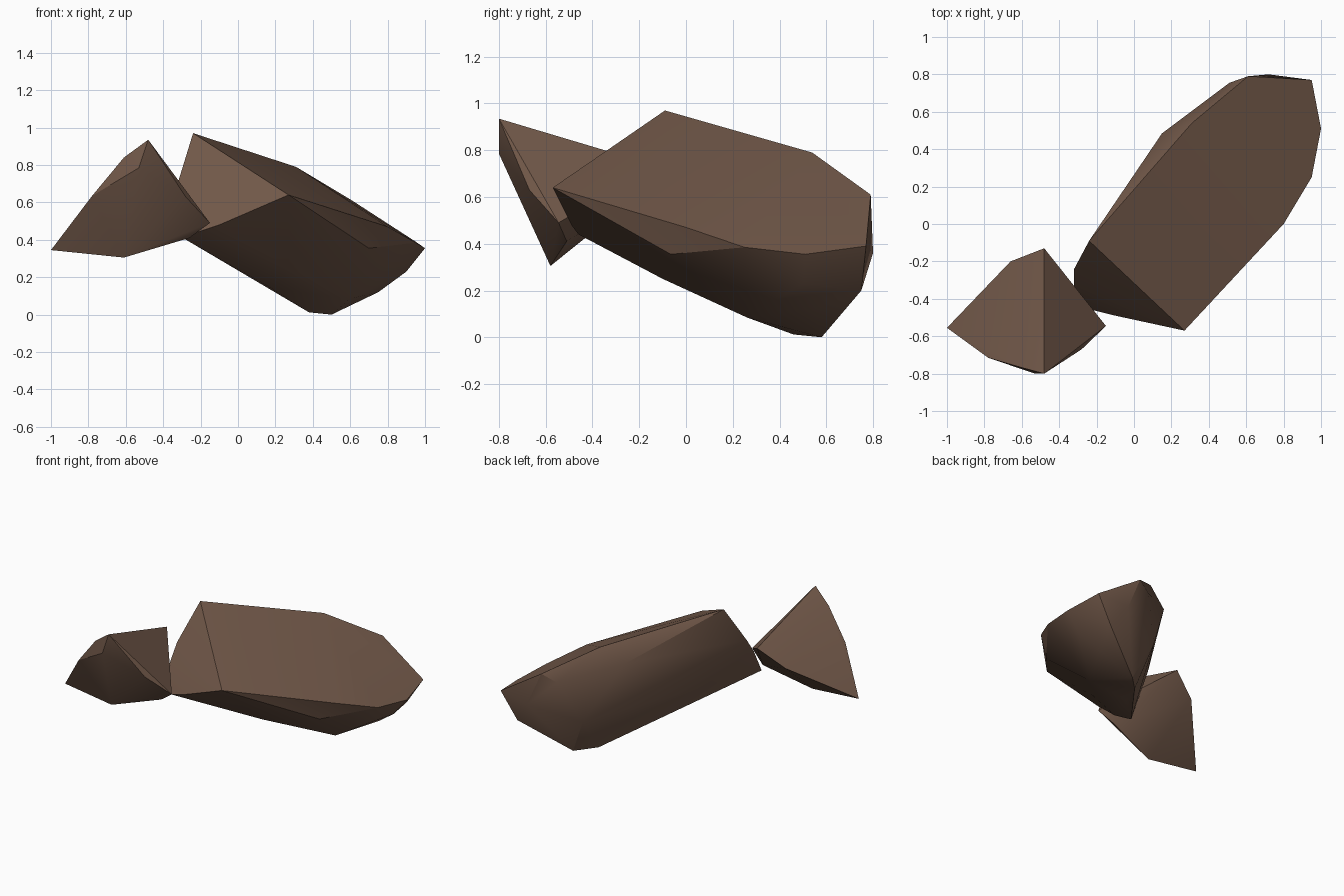
import bpy, bmesh, math

if "Cube" in bpy.data.objects:
    bpy.data.objects.remove(bpy.data.objects["Cube"])

brown = bpy.data.materials.new("earthy brown")
brown.diffuse_color = (0.17, 0.10, 0.068, 1)
brown.use_nodes = True
brown.node_tree.nodes["Principled BSDF"].inputs["Base Color"].default_value = brown.diffuse_color


def rock(name, corners):
    """Convex faceted boulder spanned by its corner points."""
    bm = bmesh.new()
    for p in corners:
        bm.verts.new(p)
    bmesh.ops.convex_hull(bm, input=bm.verts)
    bmesh.ops.delete(bm, geom=[v for v in bm.verts if not v.link_faces], context='VERTS')
    bmesh.ops.dissolve_limit(bm, angle_limit=math.radians(2), verts=bm.verts, edges=bm.edges)
    bmesh.ops.recalc_face_normals(bm, faces=bm.faces)
    me = bpy.data.meshes.new(name)
    bm.to_mesh(me)
    bm.free()
    me.materials.append(brown)
    ob = bpy.data.objects.new(name, me)
    bpy.context.collection.objects.link(ob)
    bpy.ops.object.select_all(action='DESELECT')
    ob.select_set(True)
    bpy.context.view_layer.objects.active = ob
    bpy.ops.object.shade_smooth_by_angle(angle=math.radians(25))
    return ob


# long boulder: sloping top, back rim, rounded underside, pointed left end
rock("large_rock", [
    (-.24, -.09, .97), (.27, -.57, .64), (.31, .54, .79), (.61, .79, .61),
    (.95, .77, .39), (1.0, .51, .355), (.95, .25, .385), (.80, 0, .47),
    (.70, -.065, .355), (.15, .485, .69), (.51, .755, .56), (.72, .80, .36),
    (.375, .65, .27),
    (.50, .58, 0), (.38, .46, .012), (.18, .14, .14), (.60, .26, .085),
    (.27, -.10, .25), (.75, .55, .12), (.90, .50, .23), (.83, .75, .20),
    (-.32, -.24, .71), (-.32, -.32, .60), (-.32, -.41, .425),
    (-.22, -.46, .44), (-.10, -.49, .48)])

# small wedge-shaped boulder
rock("small_rock", [
    (-.48, -.80, .935), (-.53, -.80, .785), (-.61, -.765, .84),
    (-.78, -.715, .635), (-1.0, -.555, .345), (-.15, -.545, .49),
    (-.28, -.67, .63), (-.61, -.58, .305), (-.48, -.13, .735),
    (-.66, -.20, .61), (-.26, -.51, .41)])
